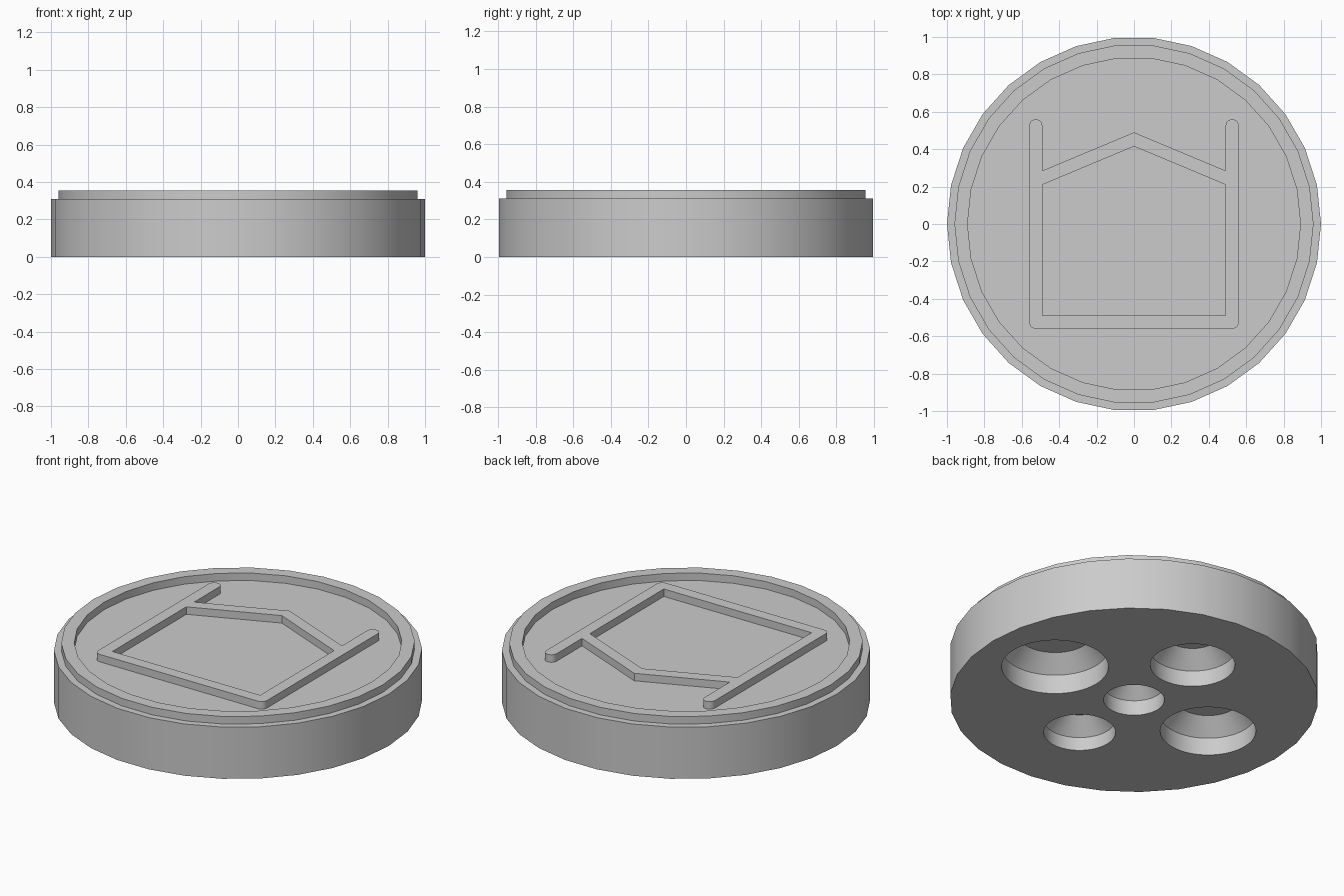
import bpy, bmesh
from math import radians, sin, cos, pi

SIDES = 30
BASE_H, TOP_H = 0.31, 0.355

if "Cube" in bpy.data.objects:
    bpy.data.objects.remove(bpy.data.objects["Cube"], do_unlink=True)

# One plain grey for everything
grey = bpy.data.materials.new("plain_grey")
grey.use_nodes = True
colour = (0.6, 0.6, 0.6, 1)
grey.diffuse_color = colour
grey.node_tree.nodes["Principled BSDF"].inputs["Base Color"].default_value = colour


def arc(cx, cy, r, start, end, steps):
    angles = [radians(start + (end - start) * i / steps) for i in range(steps + 1)]
    return [(cx + r * cos(a), cy + r * sin(a)) for a in angles]


def ring(r, sides=SIDES):
    return arc(0, 0, r, 0, 360, sides)[:-1]


def activate(obj):
    bpy.ops.object.select_all(action="DESELECT")
    obj.select_set(True)
    bpy.context.view_layer.objects.active = obj


def lathe(name, profile, sides, x=0, y=0):
    """Closed solid of revolution from (radius, height) pairs, bottom to top."""
    bm = bmesh.new()
    loops = [[bm.verts.new((x + px, y + py, z)) for px, py in ring(r, sides)]
             for r, z in profile]
    for low, high in zip(loops, loops[1:]):
        for i in range(sides):
            j = (i + 1) % sides
            bm.faces.new((low[i], low[j], high[j], high[i]))
    bm.faces.new(loops[0][::-1])
    bm.faces.new(loops[-1])
    mesh = bpy.data.meshes.new(name)
    bm.to_mesh(mesh)
    bm.free()
    obj = bpy.data.objects.new(name, mesh)
    bpy.context.collection.objects.link(obj)
    mesh.materials.append(grey)
    return obj


def raised_outline(name, loops, bottom, top):
    """Extruded flat outline; inner loops become openings."""
    curve = bpy.data.curves.new(name, "CURVE")
    curve.dimensions = "2D"
    curve.fill_mode = "BOTH"
    curve.extrude = (top - bottom) / 2
    for points in loops:
        spline = curve.splines.new("POLY")
        spline.points.add(len(points) - 1)
        for p, (x, y) in zip(spline.points, points):
            p.co = (x, y, 0, 1)
        spline.use_cyclic_u = True
    curve.materials.append(grey)
    obj = bpy.data.objects.new(name, curve)
    bpy.context.collection.objects.link(obj)
    obj.location.z = (top + bottom) / 2
    activate(obj)
    bpy.ops.object.convert(target="MESH")
    obj = bpy.context.object
    bm = bmesh.new()
    bm.from_mesh(obj.data)
    bmesh.ops.remove_doubles(bm, verts=bm.verts, dist=0.0005)
    bmesh.ops.recalc_face_normals(bm, faces=bm.faces)
    bm.to_mesh(obj.data)
    bm.free()
    return obj


# Round base with five tapered pockets underneath: x, y, radius, straight depth
base = lathe("base_disc", [(1, 0), (1, BASE_H)], SIDES)
TAPER = 0.09
pockets = [(0, 0, 0.165, 0.09), (0.56, 0, 0.29, 0.115), (0, 0.495, 0.23, 0.095),
           (-0.525, 0, 0.26, 0.105), (0, -0.46, 0.195, 0.08)]
for x, y, r, d in pockets:
    cutter = lathe("pocket_cutter", [(r, -0.1), (r, d), (r - TAPER, d + TAPER)], 64, x, y)
    cutter.hide_render = True
    cut = base.modifiers.new("pocket", "BOOLEAN")
    cut.operation = "DIFFERENCE"
    cut.solver = "EXACT"
    cut.object = cutter
    activate(base)
    bpy.ops.object.modifier_apply(modifier=cut.name)
    bpy.data.objects.remove(cutter, do_unlink=True)
activate(base)
bpy.ops.object.shade_smooth_by_angle(angle=radians(30))

# Raised rim
raised_outline("rim", [ring(0.96), ring(0.89)], BASE_H, TOP_H)

# Raised emblem: square frame with a peaked bar and two round-tipped arms
OUT, IN, R = 0.56, 0.49, 0.035
right_half = (arc(OUT - R, R - OUT, R, -90, 0, 6)
              + arc(OUT - R, OUT - R, R, 0, 180, 12)
              + [(IN, 0.285)])
left_half = [(-x, y) for x, y in reversed(right_half)]
outer = right_half + [(0, 0.49)] + left_half
inner = [(IN, -IN), (IN, 0.21), (0, 0.415), (-IN, 0.21), (-IN, -IN)]
emblem = raised_outline("house_emblem", [outer, inner], BASE_H, TOP_H)
activate(emblem)
bpy.ops.object.shade_smooth_by_angle(angle=radians(35))
